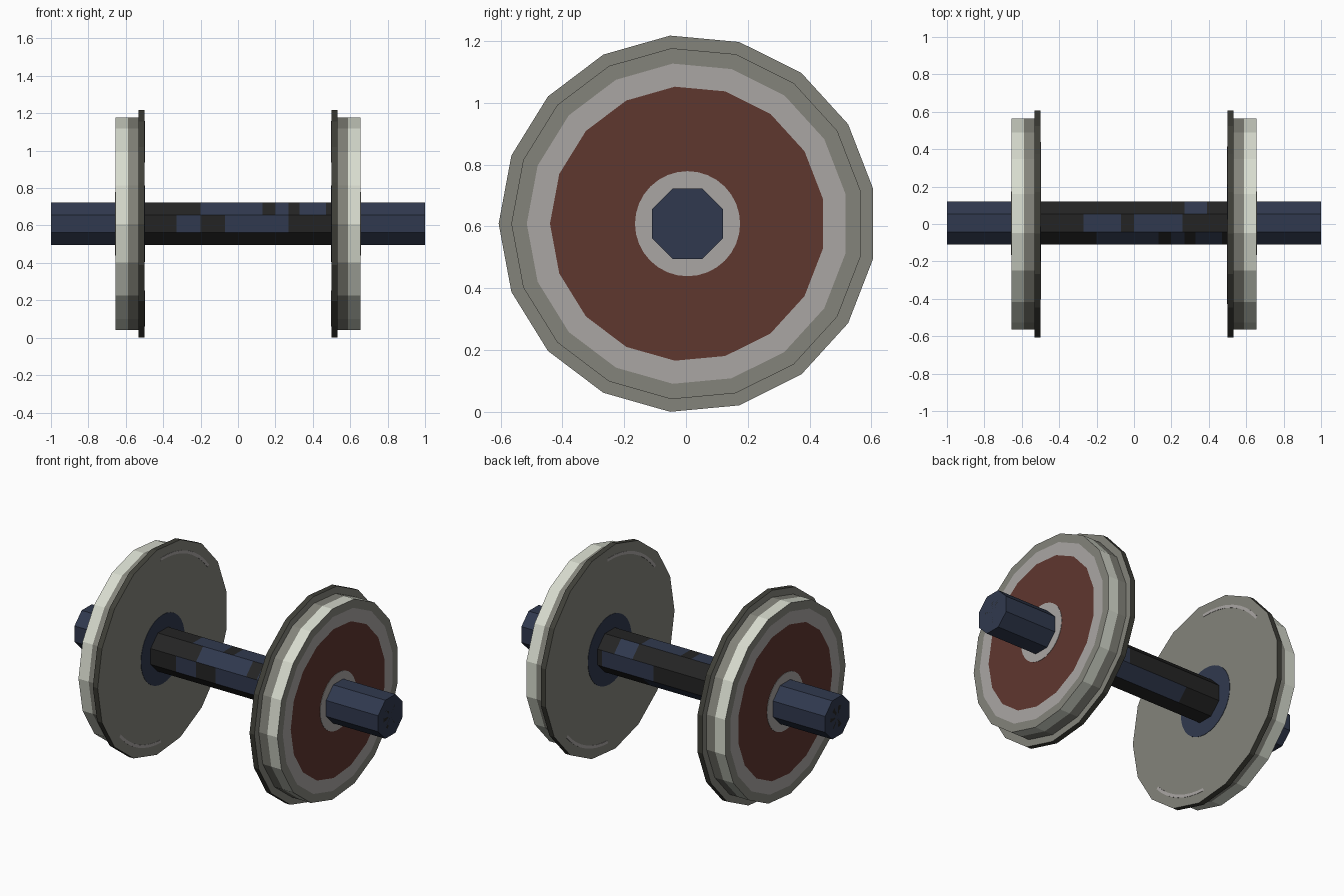
import bpy, bmesh, math

if "Cube" in bpy.data.objects:
    bpy.data.objects.remove(bpy.data.objects["Cube"])

CY, CZ = 0.005, 0.609          # axle centre line


def material(name, rgb):
    lin = [(c / 255 / 12.92) if c < 11 else ((c / 255 + 0.055) / 1.055) ** 2.4 for c in rgb]
    m = bpy.data.materials.new(name)
    m.diffuse_color = (*lin, 1)
    m.use_nodes = True
    m.node_tree.nodes["Principled BSDF"].inputs["Base Color"].default_value = m.diffuse_color
    return m


NAMES = {"steel_grey": (132, 132, 123), "dark_rim": (64, 64, 57), "polished_tread": (216, 220, 207),
         "pale_grey": (170, 166, 164), "red_brown": (95, 55, 47), "navy": (48, 57, 78),
         "black": (36, 36, 36)}
MATS = [material(n, c) for n, c in NAMES.items()]
GREY, DARK, TREAD, PALE, BROWN, NAVY, BLACK = range(7)


def lathe(name, profile, sides, phase=0.0, paint=None, start=0.0, sweep=360.0):
    """Turn (x, radius, material) points round the axle; material belongs to the band ending there."""
    bm = bmesh.new()
    full = sweep >= 360
    count = sides if full else sides + 1
    rings = []
    for x, r, _ in profile:
        ring = []
        for k in range(count):
            a = math.radians(start + phase + sweep * k / sides)
            ring.append(bm.verts.new((x, CY + r * math.cos(a), CZ + r * math.sin(a))))
        rings.append(ring)
    for i in range(1, len(profile)):
        for k in range(sides):
            j = (k + 1) % count
            f = bm.faces.new((rings[i-1][k], rings[i-1][j], rings[i][j], rings[i][k]))
            f.material_index = profile[i][2]
            if paint:
                f.material_index = paint(f, k, profile[i][2])
    bmesh.ops.remove_doubles(bm, verts=bm.verts, dist=1e-5)
    bmesh.ops.recalc_face_normals(bm, faces=bm.faces)
    me = bpy.data.meshes.new(name)
    bm.to_mesh(me)
    bm.free()
    for m in MATS:
        me.materials.append(m)
    ob = bpy.data.objects.new(name, me)
    bpy.context.collection.objects.link(ob)
    return ob


def plate(name, x, out, r0, r1, mat, sides=32, **kw):
    """Thin painted ring lying on a wheel or axle face."""
    t = x + out * 0.002
    prof = [(x, r0, mat), (x, r1, mat), (t, r1, mat), (t, r0, mat), (x, r0, mat)]
    return lathe(name, prof, sides, **kw)


# axle: octagonal bar, black between the wheels with worn navy patches per side
# side 0 is +y, then counter-clockwise seen from +x (2 = top, 4 = front, 6 = bottom)
PATCHES = {0: [(0.13, 0.47)], 1: [(0.27, 0.39)], 2: [(-0.27, -0.07), (0.0, 0.26)],
           3: [(-0.2, 0.13), (0.2, 0.27), (0.33, 0.47)], 4: [(-0.33, -0.2), (-0.07, 0.27)],
           7: [(-0.27, 0.2)]}
cuts = sorted({-1, 1, -0.5, 0.5} | {v for p in PATCHES.values() for ab in p for v in ab})


def axle_paint(face, side, mat):
    x = face.calc_center_median().x
    if abs(x) > 0.5 or any(a < x < b for a, b in PATCHES.get(side, [])):
        return NAVY
    return BLACK


R = 0.124
lathe("axle", [(-1, 0, NAVY)] + [(x, R, NAVY) for x in cuts] + [(1, 0, NAVY)],
      8, -22.5, axle_paint)

# wheels and their painted details, once per side
for s, side in ((-1, "left"), (1, "right")):
    prof = [(0.5, 0, GREY), (0.5, 0.611, GREY), (0.532, 0.611, DARK), (0.532, 0.57, GREY),
            (0.588, 0.57, GREY), (0.655, 0.57, TREAD), (0.655, 0.52, GREY),
            (0.655, 0.445, PALE), (0.655, 0, BROWN)]
    lathe(side + "_wheel", [(s * x, r, m) for x, r, m in prof], 17, 180)
    plate(side + "_hub_ring", s * 0.655, s, 0.11, 0.17, PALE)
    plate(side + "_inner_hub_ring", s * 0.5, -s, 0.11, 0.205, NAVY)
    plate(side + "_axle_end", s * 0.998, s, 0, 0.067, BLACK, 20)
    # thin pale scuffs on the inner face
    for n, (a, b) in enumerate(((38, 92), (222, 268))):
        if s > 0:
            a, b = 180 - b, 180 - a
        plate(f"{side}_scuff_{n + 1}", s * 0.5, -s, 0.533, 0.55, PALE, 8, start=a, sweep=b - a)
